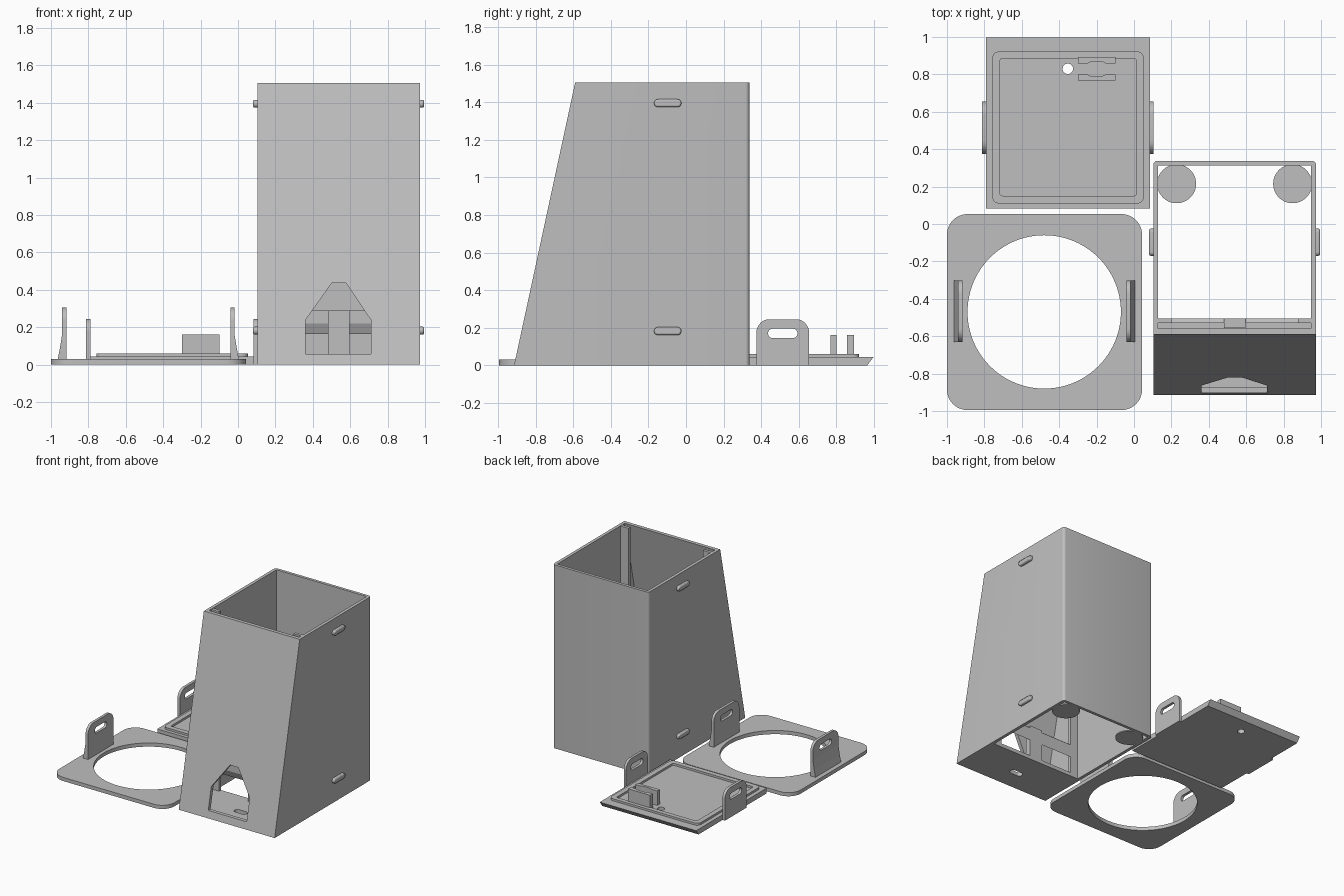
import bpy, bmesh, math
from mathutils import Vector

if "Cube" in bpy.data.objects:
    bpy.data.objects.remove(bpy.data.objects["Cube"])

GREY = bpy.data.materials.new("plain_grey")
GREY.diffuse_color = (0.52, 0.52, 0.52, 1)
GREY.use_nodes = True
GREY.node_tree.nodes["Principled BSDF"].inputs["Base Color"].default_value = GREY.diffuse_color


def prism(name, pts, axis, a, b):
    """Extrude a 2D outline along an axis from a to b."""
    place = {"x": lambda u, v, w: (w, u, v),
             "y": lambda u, v, w: (u, w, v),
             "z": lambda u, v, w: (u, v, w)}[axis]
    bm = bmesh.new()
    low = [bm.verts.new(place(u, v, a)) for u, v in pts]
    high = [bm.verts.new(place(u, v, b)) for u, v in pts]
    n = len(pts)
    bm.faces.new(low)
    bm.faces.new(high)
    for i in range(n):
        j = (i + 1) % n
        bm.faces.new((low[i], low[j], high[j], high[i]))
    bmesh.ops.recalc_face_normals(bm, faces=bm.faces)
    mesh = bpy.data.meshes.new(name)
    bm.to_mesh(mesh)
    bm.free()
    mesh.materials.append(GREY)
    ob = bpy.data.objects.new(name, mesh)
    bpy.context.collection.objects.link(ob)
    return ob


def rounded(u0, u1, v0, v1, radii, seg=8):
    """Rounded rectangle; radii start at the lower left, counter-clockwise."""
    if not isinstance(radii, tuple):
        radii = (radii,) * 4
    corners = [(u0, v0, 1, 1), (u1, v0, -1, 1), (u1, v1, -1, -1), (u0, v1, 1, -1)]
    pts = []
    for k, ((u, v, su, sv), r) in enumerate(zip(corners, radii)):
        if r == 0:
            pts.append((u, v))
            continue
        for i in range(seg + 1):
            t = math.pi * (1 + k / 2) + math.pi / 2 * i / seg
            pts.append((u + su * r + r * math.cos(t), v + sv * r + r * math.sin(t)))
    return pts


def circle(u, v, r, n=64):
    return [(u + r * math.cos(2 * math.pi * i / n), v + r * math.sin(2 * math.pi * i / n))
            for i in range(n)]


def box(name, x0, x1, y0, y1, z0, z1):
    return prism(name, [(x0, y0), (x1, y0), (x1, y1), (x0, y1)], "z", z0, z1)


def combine(ob, other, operation="DIFFERENCE"):
    mod = ob.modifiers.new("combine", "BOOLEAN")
    mod.operation = operation
    mod.solver = "EXACT"
    mod.object = other
    bpy.context.view_layer.objects.active = ob
    bpy.ops.object.modifier_apply(modifier=mod.name)
    bpy.data.objects.remove(other)
    return ob


def smooth(ob):
    bpy.ops.object.select_all(action="DESELECT")
    ob.select_set(True)
    bpy.context.view_layer.objects.active = ob
    bpy.ops.object.shade_smooth_by_angle(angle=math.radians(30))


# ---- Tower: hollow box with a sloping front ----
X0, X1, TOP = 0.103, 0.973, 1.505
BACK = 0.338
tower = prism("tower", [(-0.915, 0), (BACK, 0), (BACK, TOP), (-0.59, TOP)], "x", X0, X1)
bm = bmesh.new()
bm.from_mesh(tower.data)
back_edges = [e for e in bm.edges if all(abs(v.co.y - BACK) < 1e-4 for v in e.verts)
              and abs(e.verts[0].co.z - e.verts[1].co.z) > 1]
bmesh.ops.bevel(bm, geom=back_edges, offset=0.022, segments=5, profile=0.5, affect="EDGES")
bm.to_mesh(tower.data)
bm.free()
slope = (0.915 - 0.59) / TOP
inner = [(-0.505, -0.1), (-0.505, 0.03), (-0.885 + slope * 0.03, 0.03),
         (-0.885 + slope * 1.6, 1.6), (0.314, 1.6), (0.314, -0.1)]
combine(tower, prism("hollow", inner, "x", X0 + 0.026, X1 - 0.026))
# entrance in the sloping front
door = [(0.362, 0.058), (0.71, 0.058), (0.71, 0.24), (0.577, 0.437), (0.502, 0.437), (0.362, 0.24)]
combine(tower, prism("door_cut", door, "y", -1.1, -0.72))
# small slot through the floor
combine(tower, prism("floor_cut", rounded(0.485, 0.595, -0.76, -0.71, 0.024), "z", -0.1, 0.1))
smooth(tower)

# gate rails inside the front corners
for side, a, b in (("left", X0 + 0.024, 0.2), ("right", 0.876, X1 - 0.024)):
    box("gate_rail_" + side, a, b, -0.53, -0.505, 0.0, TOP - 0.002)
# crossbar with a sloping underside, and its middle support
prism("gate_crossbar", [(-0.53, 0.22), (-0.505, 0.165), (-0.505, 0.27), (-0.53, 0.29)],
      "x", 0.2, 0.876)
box("gate_support", 0.48, 0.595, -0.555, -0.506, 0.02, 0.29)

# round base pads in the back corners
for side, x in (("left", 0.228), ("right", 0.848)):
    smooth(prism("base_pad_" + side, circle(x, 0.215, 0.104, 48), "z", 0.0, 0.01))

# latch pins on both sides, low and high
for level, z in (("low", 0.182), ("high", 1.395)):
    for side, a, b in (("left", X0 - 0.022, X0 + 0.01), ("right", X1 - 0.01, X1 + 0.022)):
        pin = prism(f"latch_pin_{side}_{level}",
                    rounded(-0.17, -0.025, z - 0.021, z + 0.021, 0.0205), "x", a, b)
        bev = pin.modifiers.new("soft_edge", "BEVEL")
        bev.width = 0.008
        bev.segments = 2
        bev.limit_method = "ANGLE"
        bev.angle_limit = math.radians(60)
        smooth(pin)


def latch(name, x0, x1, y0, y1, z0, z1):
    """Upright tab with rounded top corners and a slot."""
    tab = prism(name, rounded(y0, y1, z0, z1, (0, 0, 0.07, 0.07)), "x", x0, x1)
    mid = (y0 + y1) / 2
    combine(tab, prism("slot_cut", rounded(mid - 0.078, mid + 0.078, z1 - 0.1, z1 - 0.05, 0.0245),
                       "x", x0 - 0.1, x1 + 0.1))
    smooth(tab)


# ---- Ring plate ----
ring = prism("ring_plate", rounded(-1.0, 0.043, -0.995, 0.053, 0.11, 12), "z", 0, 0.03)
combine(ring, prism("ring_cut", circle(-0.48, -0.47, 0.41, 96), "z", -0.1, 0.1))
smooth(ring)
latch("ring_latch_left", -0.94, -0.918, -0.632, -0.302, 0.02, 0.305)
latch("ring_latch_right", -0.041, -0.019, -0.632, -0.302, 0.02, 0.305)
# flared feet on the outside of the ring latches
for side, x, s in (("left", -0.939, -1), ("right", -0.02, 1)):
    prism("latch_foot_" + side, [(x, 0.028), (x + s * 0.025, 0.028), (x + s * 0.013, 0.09), (x, 0.17)],
          "y", -0.632, -0.302)

# ---- Lid with raised lip ----
lid = prism("lid", [(0.082, 0), (0.965, 0), (0.997, 0.043), (0.082, 0.043)], "x", -0.79, 0.085)
combine(lid, prism("peg_hole_cut", circle(-0.354, 0.83, 0.028, 32), "z", -0.1, 0.2))
smooth(lid)
lip = prism("lid_lip", rounded(-0.757, 0.053, 0.11, 0.922, 0.035), "z", 0.04, 0.06)
combine(lip, prism("lip_cut", rounded(-0.716, 0.012, 0.151, 0.885, 0.012), "z", 0.0, 0.2))
smooth(lip)
latch("lid_latch_left", -0.812, -0.789, 0.375, 0.655, 0.0, 0.245)
latch("lid_latch_right", 0.084, 0.105, 0.375, 0.655, 0.0, 0.245)

# pair of clip walls on the lid, each with a shallow notch facing the other
for name, y0, y1, s in (("back", 0.858, 0.893, 1), ("front", 0.768, 0.8, -1)):
    out, near = (y1, y0) if s > 0 else (y0, y1)
    dip = near + s * 0.01
    prism("clip_wall_" + name,
          [(-0.3, out), (-0.1, out), (-0.1, near), (-0.15, near), (-0.17, dip),
           (-0.23, dip), (-0.25, near), (-0.3, near)], "z", 0.04, 0.162)
